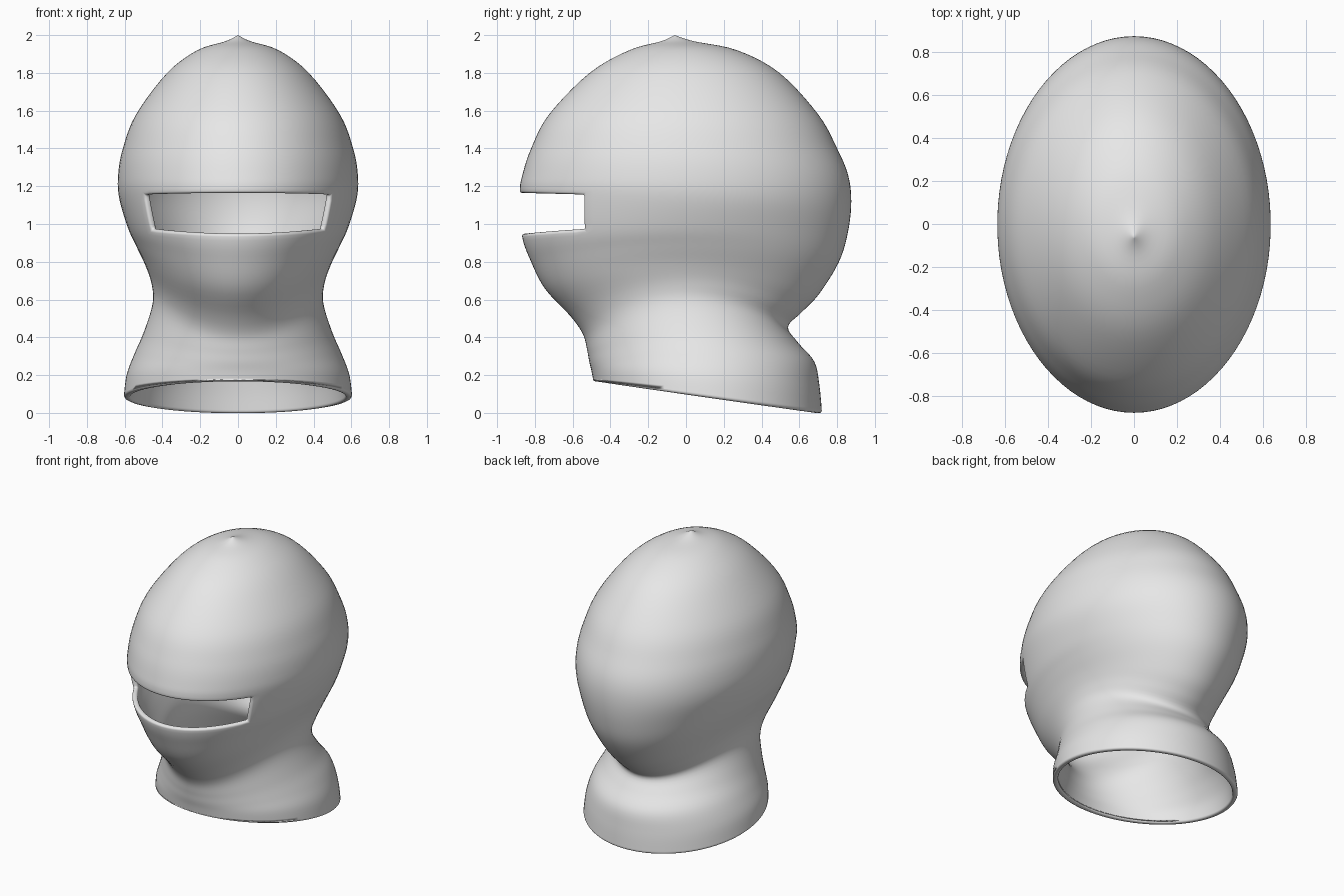
import bpy
import bmesh
import math

default_cube = bpy.data.objects.get("Cube")
if default_cube:
    bpy.data.objects.remove(default_cube, do_unlink=True)

COLUMNS = 90        # points around each ring
STEPS = 5           # rings between two control sections
SLOT_HALF = 13      # columns on each side of the eye slot
SLOT_SECTION = 8    # the slot lies between this section and the next

# Neck and face sections: front z, side z, back z, half width, front y, back y
sections = [
    (.165, .083, 0, .605, -.49, .72),
    (.22, .2, .14, .59, -.5, .707),
    (.27, .31, .27, .55, -.512, .68),
    (.33, .43, .37, .498, -.523, .595),
    (.415, .58, .455, .452, -.545, .54),
    (.51, .68, .53, .457, -.61, .61),
    (.655, .78, .63, .49, -.745, .705),
    (.8, .885, .8, .54, -.82, .81),
    (.945, .985, .96, .585, -.87, .858),
    (1.165, 1.14, 1.12, .63, -.88, .875),
]

# Level dome sections: z, half width, front y, back y
dome = [
    (1.26, .635, -.866, .858),
    (1.4, .61, -.82, .8),
    (1.58, .54, -.725, .7),
    (1.8, .375, -.51, .495),
    (1.92, .215, -.3, .27),
    (1.968, .065, -.13, .04),
    (2, 0, -.06, -.06),
]
sections += [(z, z, z, w, front, back) for z, w, front, back in dome]


def spline(a, b, c, d, t):
    """Smooth curve from b to c."""
    return b + t / 2 * (c - a + t * (2 * a - 5 * b + 4 * c - d
                                     + t * (3 * (b - c) + d - a)))


def smooth_sections(rows):
    padded = [rows[0]] + rows + [rows[-1]]
    result = []
    for i in range(len(rows) - 1):
        for s in range(STEPS):
            result.append([spline(*values, s / STEPS)
                           for values in zip(*padded[i:i + 4])])
    return result


def ring_point(row, column):
    """Point on a tilted, arched oval; column zero is at the front."""
    z_front, z_side, z_back, width, front, back = row
    angle = math.tau * column / COLUMNS
    c, s = math.cos(angle), math.sin(angle)
    middle = (z_front + z_back) / 2
    z = middle + c * (z_front - z_back) / 2 + s * s * (z_side - middle)
    return (width * s, (front + back) / 2 - c * (back - front) / 2, z)


def in_slot(row, column):
    at_height = row // STEPS == SLOT_SECTION
    at_front = column < SLOT_HALF or column >= COLUMNS - SLOT_HALF
    return at_height and at_front


# Hood surface: lofted rings with an opening for the eyes
bm = bmesh.new()
rings = [[bm.verts.new(ring_point(row, j)) for j in range(COLUMNS)]
         for row in smooth_sections(sections)]
for i, (lower, upper) in enumerate(zip(rings, rings[1:])):
    for j in range(COLUMNS):
        k = (j + 1) % COLUMNS
        if not in_slot(i, j):
            bm.faces.new((lower[j], lower[k], upper[k], upper[j]))

# Small peak on the crown
tip = bm.verts.new(ring_point(sections[-1], 0))
for j in range(COLUMNS):
    bm.faces.new((rings[-1][j], rings[-1][(j + 1) % COLUMNS], tip))

loose = [v for v in bm.verts if not v.link_faces]
bmesh.ops.delete(bm, geom=loose, context='VERTS')
for face in bm.faces:
    face.smooth = True

mesh = bpy.data.meshes.new("hood")
bm.to_mesh(mesh)
bm.free()
hood = bpy.data.objects.new("hood", mesh)
bpy.context.collection.objects.link(hood)

# Cloth thickness and rounded hems
shell = hood.modifiers.new("cloth_thickness", 'SOLIDIFY')
shell.thickness = .035
shell.offset = -1
hem = hood.modifiers.new("rounded_hems", 'BEVEL')
hem.width = .013
hem.segments = 3
hem.limit_method = 'ANGLE'
hem.angle_limit = math.radians(55)
hem.use_clamp_overlap = False

# Plain cloth colour
cloth = bpy.data.materials.new("light_grey_cloth")
cloth.use_nodes = True
grey = (.8, .8, .8, 1)
cloth.diffuse_color = grey
cloth.node_tree.nodes["Principled BSDF"].inputs["Base Color"].default_value = grey
mesh.materials.append(cloth)
